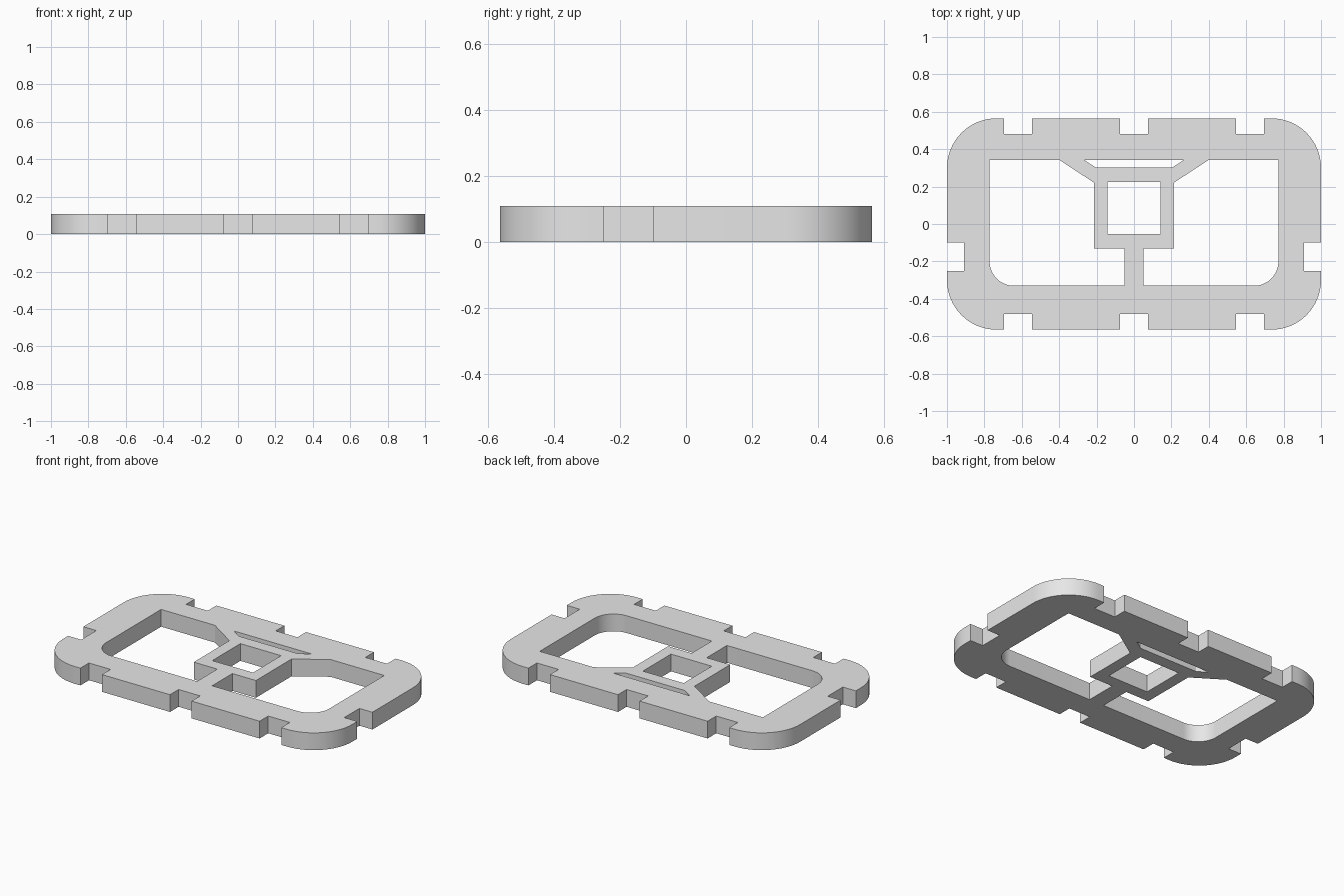
import bpy
import bmesh
from math import sin, cos, radians

THICK = 0.108
HALF_W, HALF_D = 1.0, 0.565
CORNER_R = 0.265

cube = bpy.data.objects.get("Cube")
if cube:
    bpy.data.objects.remove(cube, do_unlink=True)

grey = bpy.data.materials.new("light_grey")
grey.use_nodes = True
grey.diffuse_color = (0.8, 0.8, 0.8, 1)
grey.node_tree.nodes["Principled BSDF"].inputs["Base Color"].default_value = (0.8, 0.8, 0.8, 1)


def arc(cx, cy, r, start, end, steps=16):
    angles = [radians(start + (end - start) * i / steps) for i in range(steps + 1)]
    return [(cx + r * cos(a), cy + r * sin(a)) for a in angles]


def mirror_x(points):
    return [(-x, y) for x, y in reversed(points)]


def flip_y(points):
    return [(x, -y) for x, y in reversed(points)]


# Outer edge: one quarter with its slots, flipped front to back, plus the side slot
slot_y = 0.48
front_quarter = [(0.075, -slot_y), (0.075, -HALF_D), (0.545, -HALF_D), (0.545, -slot_y),
                 (0.695, -slot_y), (0.695, -HALF_D)]
front_quarter += arc(HALF_W - CORNER_R, CORNER_R - HALF_D, CORNER_R, -90, 0)
side_slot = [(HALF_W, -0.25), (0.91, -0.25), (0.91, -0.10), (HALF_W, -0.10)]
right_half = front_quarter + side_slot + flip_y(front_quarter)
outline = right_half + mirror_x(right_half)

# Large side opening, bounded by the strut, the centre box and the slanted brace
opening = [(0.052, -0.33)] + arc(0.642, -0.20, 0.13, -90, 0)
opening += [(0.772, 0.343), (0.40, 0.343), (0.215, 0.222), (0.215, -0.13), (0.052, -0.13)]

# Square hole in the centre box and the thin slit behind it
box_hole = [(-0.141, -0.053), (0.141, -0.053), (0.141, 0.225), (-0.141, 0.225)]
slit = [(-0.204, 0.302), (0.204, 0.302), (0.268, 0.343), (-0.268, 0.343)]

# Fill the profile and give it thickness
curve = bpy.data.curves.new("frame_profile", "CURVE")
curve.dimensions = "2D"
curve.fill_mode = "BOTH"
curve.extrude = THICK / 2
for loop in (outline, opening, mirror_x(opening), box_hole, slit):
    spline = curve.splines.new("POLY")
    spline.points.add(len(loop) - 1)
    for point, (x, y) in zip(spline.points, loop):
        point.co = (x, y, 0, 1)
    spline.use_cyclic_u = True

profile = bpy.data.objects.new("frame_profile", curve)
bpy.context.scene.collection.objects.link(profile)
bpy.context.view_layer.update()
depsgraph = bpy.context.evaluated_depsgraph_get()
mesh = bpy.data.meshes.new_from_object(profile.evaluated_get(depsgraph))
bpy.data.objects.remove(profile, do_unlink=True)

# Weld the caps to the walls and stand the plate on the ground
bm = bmesh.new()
bm.from_mesh(mesh)
bmesh.ops.remove_doubles(bm, verts=bm.verts, dist=0.0001)
bmesh.ops.translate(bm, verts=bm.verts, vec=(0, 0, THICK / 2))
bmesh.ops.recalc_face_normals(bm, faces=bm.faces)
bm.to_mesh(mesh)
bm.free()
mesh.materials.clear()
mesh.materials.append(grey)

frame = bpy.data.objects.new("frame_plate", mesh)
bpy.context.scene.collection.objects.link(frame)
bpy.ops.object.select_all(action="DESELECT")
frame.select_set(True)
bpy.context.view_layer.objects.active = frame
bpy.ops.object.shade_smooth_by_angle(angle=radians(30))
